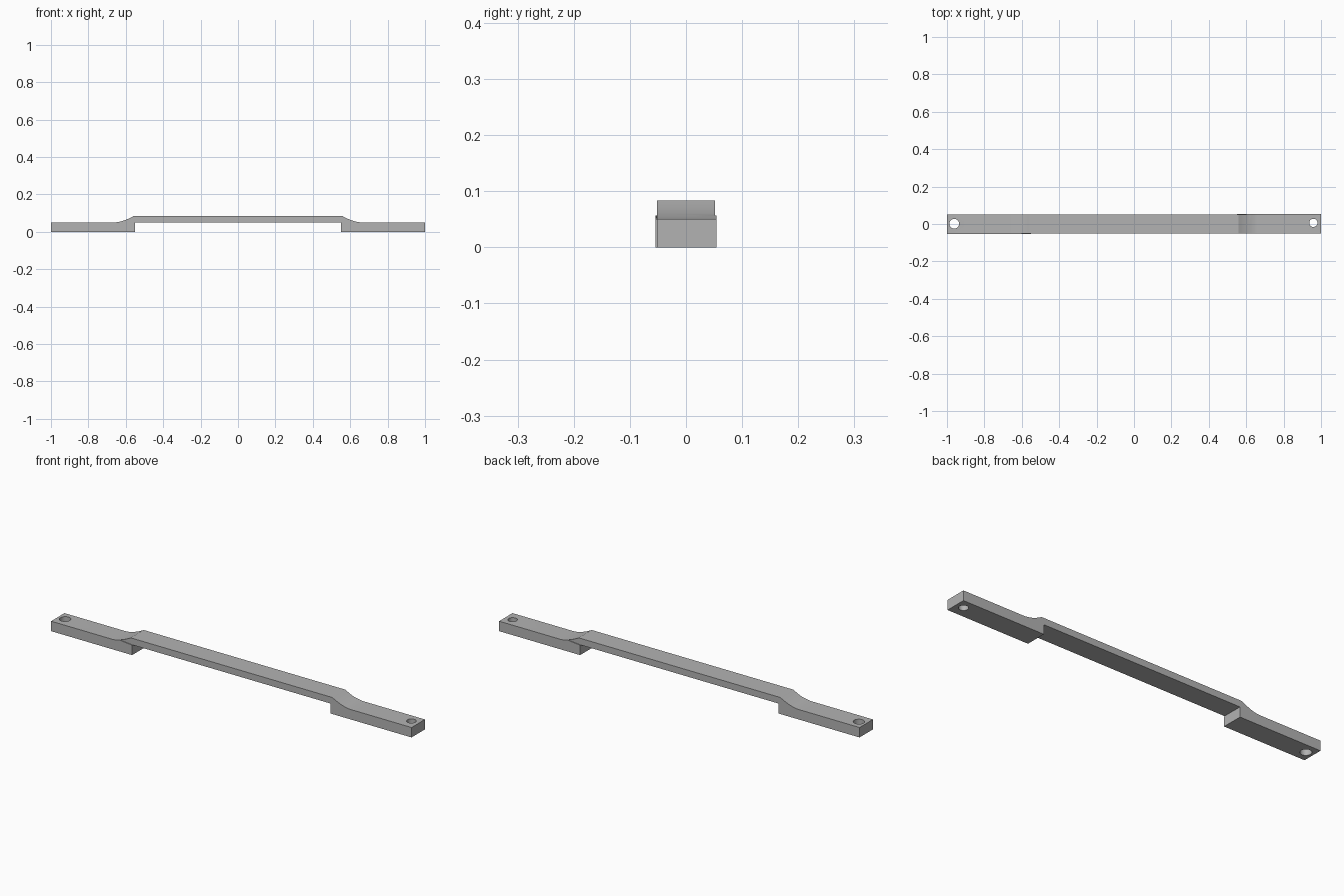
import bpy
import bmesh
from math import radians

cube = bpy.data.objects.get("Cube")
if cube:
    bpy.data.objects.remove(cube, do_unlink=True)

HALF_WIDTH, OUTER = 0.0515, 0.0545      # strap half width, offset edge of the ends
FOOT, TOP = 0.05, 0.083                 # heights of the end pads and raised strap
INNER = 0.55                            # inner end of the pads

grey = bpy.data.materials.new("metal_grey")
grey.use_nodes = True
colour = (0.45, 0.45, 0.45, 1)
grey.diffuse_color = colour
grey.node_tree.nodes["Principled BSDF"].inputs["Base Color"].default_value = colour


def ramp(x):
    """Concave slope height between the pad and the raised strap."""
    t = min(max((0.66 - x) / 0.1, 0), 1)
    return FOOT + (TOP - FOOT) * t ** 1.7


def extrude_profile(name, points, y0, y1):
    """Solid from an x-z outline running from y0 to y1."""
    bm = bmesh.new()
    face = bm.faces.new([bm.verts.new((x, y0, z)) for x, z in points])
    extruded = bmesh.ops.extrude_face_region(bm, geom=[face])["geom"]
    verts = [v for v in extruded if isinstance(v, bmesh.types.BMVert)]
    bmesh.ops.translate(bm, verts=verts, vec=(0, y1 - y0, 0))
    bmesh.ops.recalc_face_normals(bm, faces=bm.faces)
    mesh = bpy.data.meshes.new(name)
    bm.to_mesh(mesh)
    bm.free()
    mesh.materials.append(grey)
    obj = bpy.data.objects.new(name, mesh)
    bpy.context.collection.objects.link(obj)
    return obj


def apply_boolean(target, tool, operation):
    mod = target.modifiers.new(operation.lower(), "BOOLEAN")
    mod.operation, mod.solver, mod.object = operation, "EXACT", tool
    bpy.context.view_layer.objects.active = target
    bpy.ops.object.modifier_apply(modifier=mod.name)
    bpy.data.objects.remove(tool, do_unlink=True)


# Raised strap with curved ramps and end pads
slope = [0.66 - 0.01 * i for i in range(11)]
right_half = [(INNER, FOOT), (INNER, 0), (1, 0), (1, FOOT)]
right_half += [(x, ramp(x)) for x in slope]
outline = right_half + [(-x, z) for x, z in reversed(right_half)]
strap = extrude_profile("strap", outline, -HALF_WIDTH, HALF_WIDTH)

# Offset pads, each shifted slightly to one side with a low ledge
for side in (1, -1):
    pad_outline = [(INNER, 0), (1, 0), (1, FOOT)]
    pad_outline += [(x, ramp(x)) for x in slope[:5]]
    pad_outline += [(INNER, FOOT)]
    pad = extrude_profile("pad", [(side * x, z) for x, z in pad_outline],
                          side * 0.02, side * OUTER)
    apply_boolean(strap, pad, "UNION")

# Screw holes
for x, y, radius in ((-0.961, 0.001, 0.026), (0.959, 0.006, 0.022)):
    bpy.ops.mesh.primitive_cylinder_add(vertices=32, radius=radius, depth=0.2,
                                        location=(x, y, FOOT / 2))
    cutter = bpy.context.object
    cutter.name = "hole_cutter"
    cutter.data.materials.append(grey)
    apply_boolean(strap, cutter, "DIFFERENCE")

bpy.ops.object.select_all(action="DESELECT")
strap.select_set(True)
bpy.context.view_layer.objects.active = strap
bpy.ops.object.shade_smooth_by_angle(angle=radians(25))
